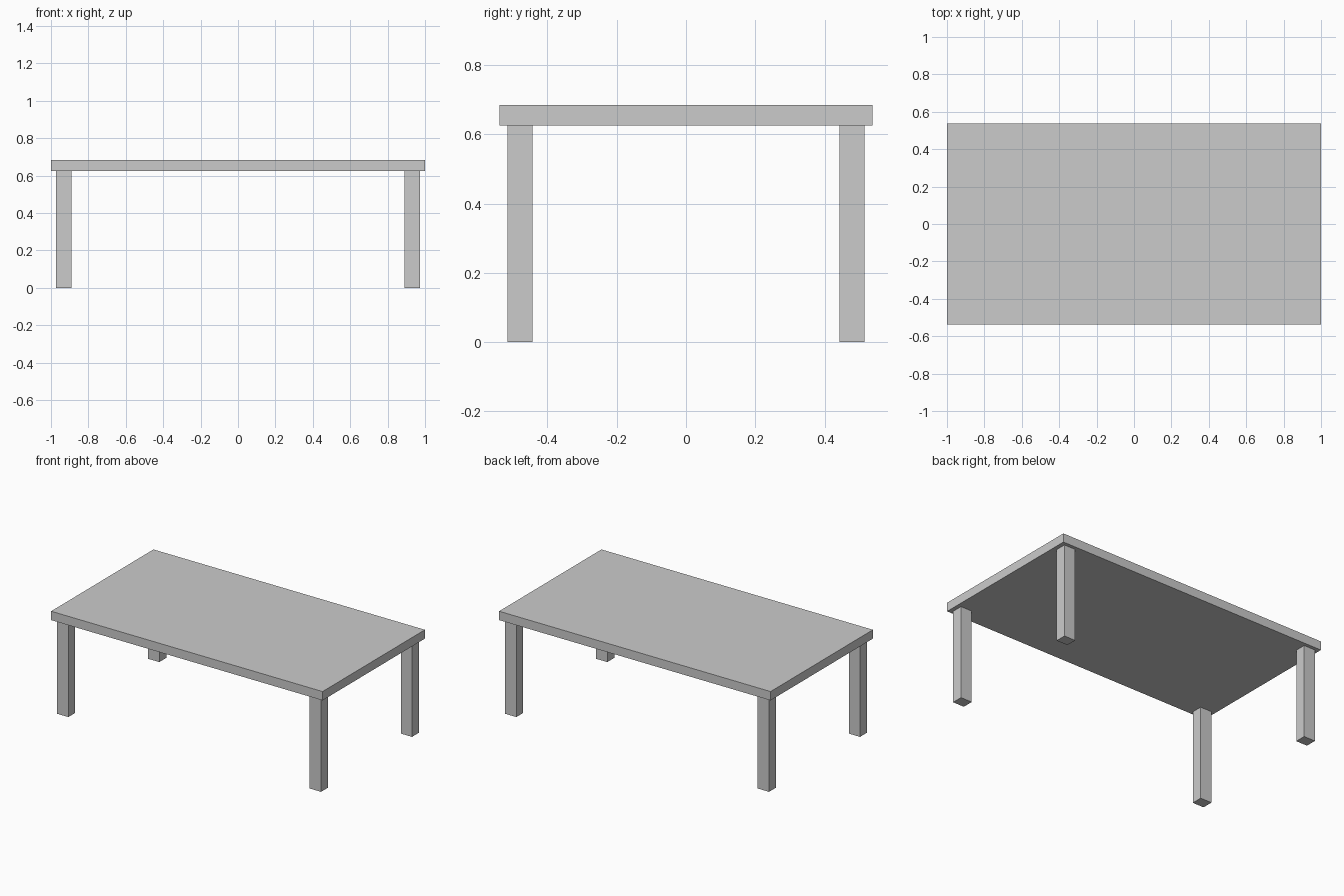
import bpy

# Remove the default cube
cube = bpy.data.objects.get("Cube")
if cube:
    bpy.data.objects.remove(cube, do_unlink=True)

# Single grey finish
GREY = (0.6, 0.6, 0.6, 1.0)
grey = bpy.data.materials.new("plain_grey")
grey.use_nodes = True
grey.diffuse_color = GREY
grey.node_tree.nodes["Principled BSDF"].inputs["Base Color"].default_value = GREY


def box(name, center, size):
    """Add a flat-faced box with its scale applied."""
    bpy.ops.mesh.primitive_cube_add(size=1, location=center)
    obj = bpy.context.object
    obj.name = obj.data.name = name
    obj.scale = size
    bpy.ops.object.transform_apply(location=False, rotation=False, scale=True)
    obj.data.materials.append(grey)
    return obj


HEIGHT, THICKNESS = 0.684, 0.059
LEG_HEIGHT = HEIGHT - THICKNESS

# Table top
box("table_top", (0, 0, HEIGHT - THICKNESS / 2), (2, 1.077, THICKNESS))

# Four legs, inset slightly from the corners
for side, sx in (("right", -1), ("left", 1)):
    for end, sy in (("front", -1), ("back", 1)):
        box(f"{end}_{side}_leg", (sx * 0.931, sy * 0.479, LEG_HEIGHT / 2),
            (0.083, 0.073, LEG_HEIGHT))
